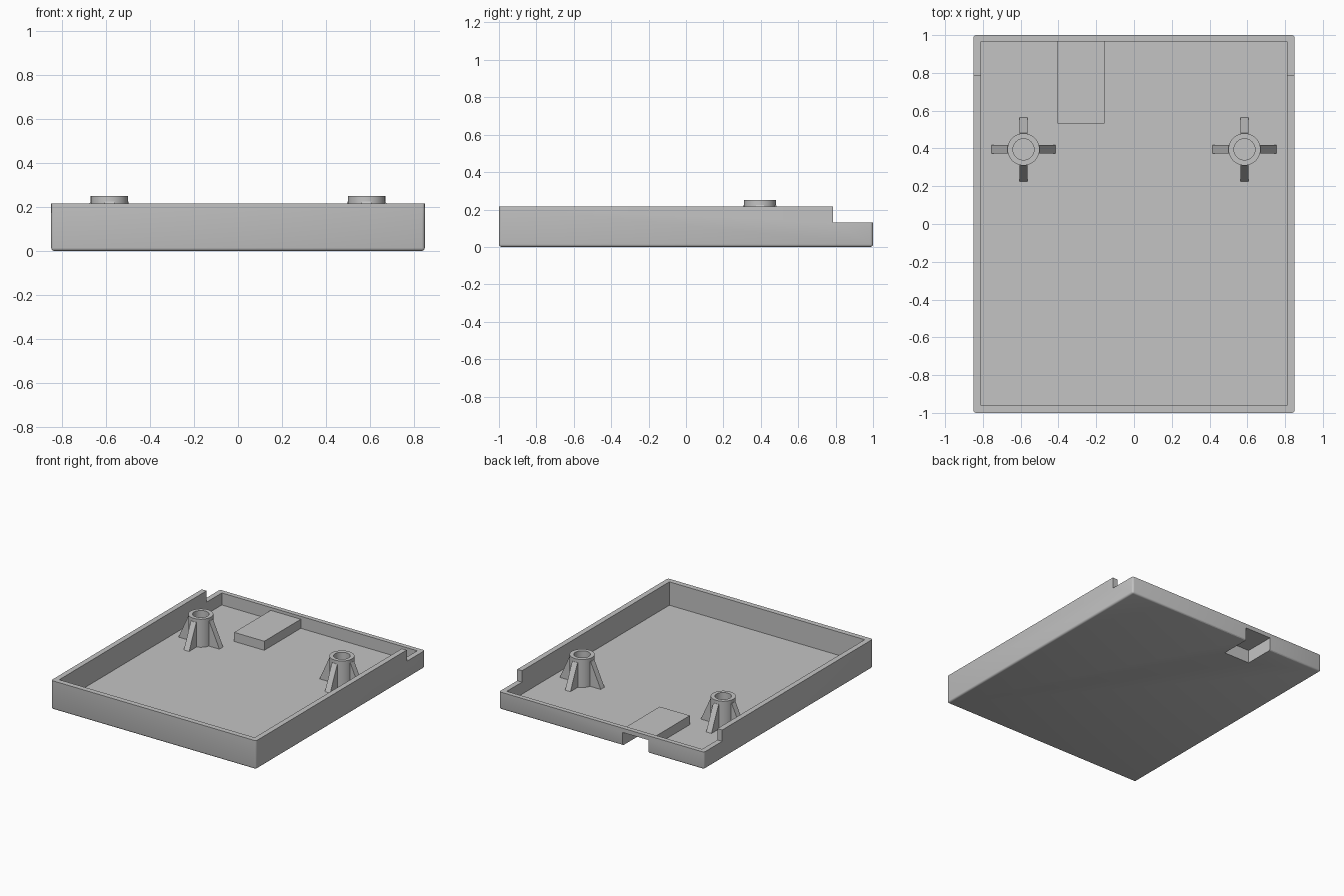
import bpy
import bmesh
from math import cos, sin, pi
from mathutils import Matrix, Vector

cube = bpy.data.objects.get("Cube")
if cube:
    bpy.data.objects.remove(cube, do_unlink=True)

FLOOR = 0.04
WALL_TOP = 0.215
LOW_WALL = 0.13
POST_TOP = 0.25

grey = bpy.data.materials.new("plain grey plastic")
grey.use_nodes = True
tone = (0.55, 0.55, 0.55, 1)
grey.diffuse_color = tone
grey.node_tree.nodes["Principled BSDF"].inputs["Base Color"].default_value = tone


def finish(name, bm):
    """Turn a bmesh into a named, coloured object."""
    bmesh.ops.recalc_face_normals(bm, faces=bm.faces[:])
    mesh = bpy.data.meshes.new(name)
    bm.to_mesh(mesh)
    bm.free()
    mesh.materials.append(grey)
    obj = bpy.data.objects.new(name, mesh)
    bpy.context.collection.objects.link(obj)
    return obj


def box(name, low, high, round_edges=0):
    """Box between two corners; optionally rounds all edges but the top rim."""
    low, high = Vector(low), Vector(high)
    bm = bmesh.new()
    bmesh.ops.create_cube(bm, size=1)
    for v in bm.verts:
        v.co = (low + high) / 2 + v.co * (high - low)
    if round_edges:
        edges = [e for e in bm.edges if min(v.co.z for v in e.verts) < high.z - 0.001]
        bmesh.ops.bevel(bm, geom=edges, offset=round_edges, segments=3,
                        profile=0.5, affect='EDGES')
    return finish(name, bm)


def activate(obj):
    bpy.ops.object.select_all(action='DESELECT')
    obj.select_set(True)
    bpy.context.view_layer.objects.active = obj


def combine(target, other, operation):
    """Apply a boolean and discard the helper."""
    activate(target)
    mod = target.modifiers.new("shape", 'BOOLEAN')
    mod.operation = operation
    mod.solver = 'EXACT'
    mod.object = other
    bpy.ops.object.modifier_apply(modifier=mod.name)
    bpy.data.objects.remove(other, do_unlink=True)


def smooth(obj):
    activate(obj)
    bpy.ops.object.shade_smooth_by_angle(angle=pi / 6)


# Open tray with a lowered rim at the back
tray = box("tray", (-0.85, -1, 0), (0.85, 1, WALL_TOP), round_edges=0.014)
combine(tray, box("cavity", (-0.81, -0.96, FLOOR), (0.81, 0.965, 0.5)), 'DIFFERENCE')
combine(tray, box("rim_cut", (-1, 0.785, LOW_WALL), (1, 1.2, 0.5)), 'DIFFERENCE')

# Raised block on the floor, hollowed from beneath through the back wall
combine(tray, box("raised_block", (-0.405, 0.533, 0.02), (-0.155, 0.98, 0.108)), 'UNION')
combine(tray, box("port_cut", (-0.39, 0.77, -0.1), (-0.175, 1.2, 0.098)), 'DIFFERENCE')
smooth(tray)


def hollow_post(name, x, y, outer=0.085, inner=0.056, sides=48):
    """Tube whose bore opens at the top and ends on the floor."""
    profile = [(inner, FLOOR - 0.01), (outer, FLOOR - 0.01),
               (outer, POST_TOP), (inner, POST_TOP)]
    bm = bmesh.new()
    rings = []
    for i in range(sides):
        a = 2 * pi * i / sides
        rings.append([bm.verts.new((x + r * cos(a), y + r * sin(a), z))
                      for r, z in profile])
    for i in range(sides):
        here, after = rings[i], rings[(i + 1) % sides]
        for j in range(4):
            k = (j + 1) % 4
            bm.faces.new((here[j], after[j], after[k], here[k]))
    smooth(finish(name, bm))


def post_ribs(name, x, y, half=0.022):
    """Four sloping buttresses around a post."""
    outline = [(0.07, FLOOR - 0.01), (0.17, FLOOR - 0.01), (0.17, FLOOR),
               (0.086, 0.225), (0.07, 0.225)]
    bm = bmesh.new()
    for turn in range(4):
        spin = Matrix.Translation((x, y, 0)) @ Matrix.Rotation(turn * pi / 2, 4, 'Z')
        sides = [[bm.verts.new(spin @ Vector((r, s, z))) for r, z in outline]
                 for s in (-half, half)]
        bm.faces.new(sides[0])
        bm.faces.new(sides[1][::-1])
        n = len(outline)
        for j in range(n):
            k = (j + 1) % n
            bm.faces.new((sides[0][j], sides[1][j], sides[1][k], sides[0][k]))
    finish(name, bm)


# Pair of screw posts
for side, x in (("left", 0.585), ("right", -0.585)):
    hollow_post(side + "_post", x, 0.395)
    post_ribs(side + "_post_ribs", x, 0.395)
